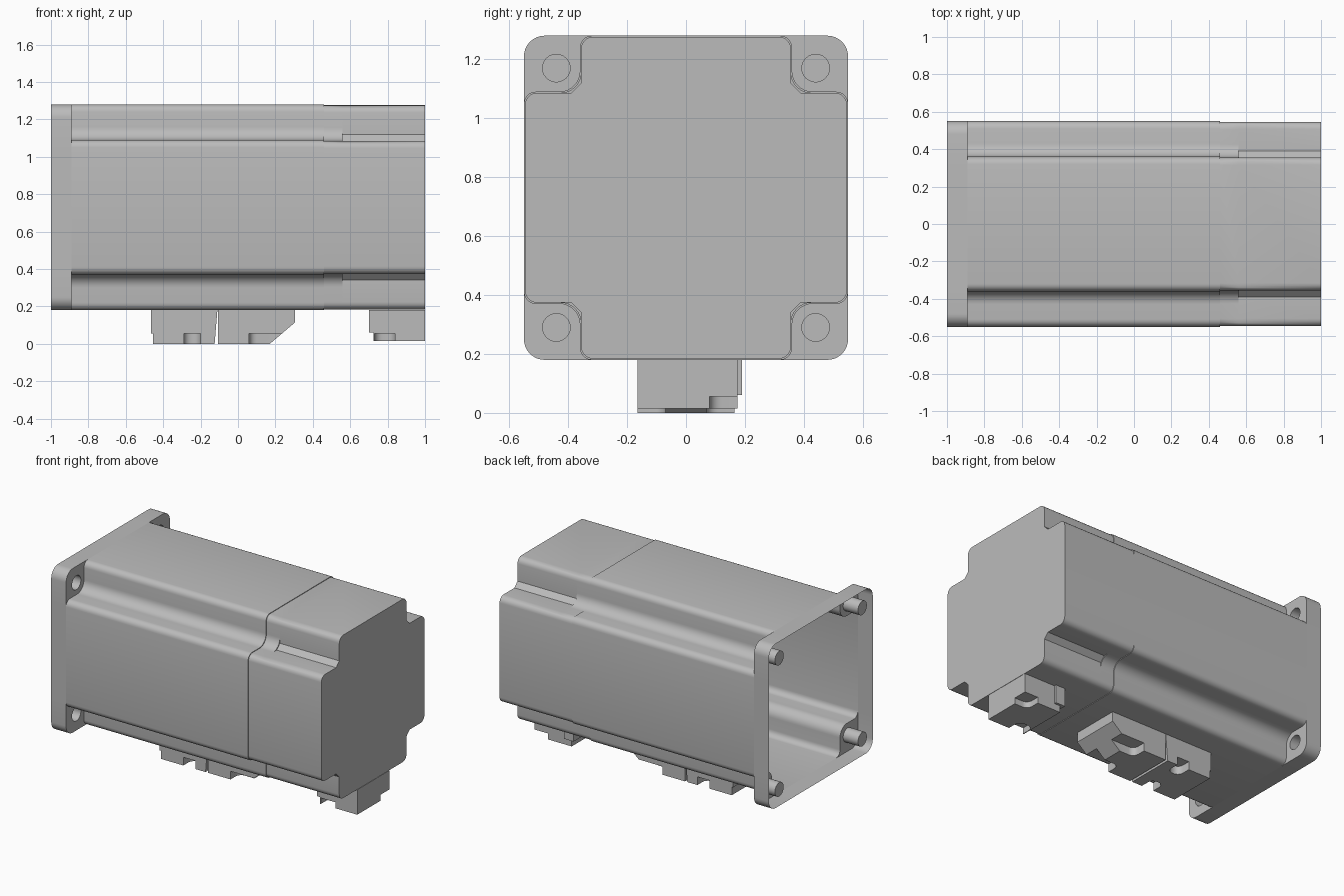
import bpy, bmesh
from math import sin, cos, pi, radians
from mathutils import Vector

cube = bpy.data.objects.get("Cube")
if cube:
    bpy.data.objects.remove(cube, do_unlink=True)

grey = bpy.data.materials.new("machine_grey")
grey.use_nodes = True
COLOR = (0.5, 0.5, 0.5, 1)
grey.diffuse_color = COLOR
grey.node_tree.nodes["Principled BSDF"].inputs["Base Color"].default_value = COLOR

MID = 0.73      # height of the motor axis
HALF = 0.55     # half width of the housing
NOTCH = 0.36    # where the corner notches begin


def arc(cx, cy, r, a0, a1, n):
    return [(cx + r * cos(radians(a0 + (a1 - a0) * i / n)),
             cy + r * sin(radians(a0 + (a1 - a0) * i / n))) for i in range(n + 1)]


def notch_path(half, inset, chamfer=False):
    """Outline of one notched corner, counter-clockwise."""
    r, n, f = 0.04, NOTCH - inset, 0.07
    if chamfer:
        c = 0.033
        inner = [(n + c * (1 - i / 8), n + c * i / 8) for i in range(9)]
    else:
        inner = arc(n + f, n + f, f, 270, 180, 8)
    return arc(half - r, n - r, r, 0, 90, 5) + inner + arc(n - r, half - r, r, 0, 90, 5)


def turn(path, k):
    for _ in range(k):
        path = [(-v, u) for u, v in path]
    return path


def ring(bm, path, x):
    return [bm.verts.new((x, u, MID + v)) for u, v in path]


def loft(bm, rings):
    for a, b in zip(rings, rings[1:]):
        for i in range(len(a)):
            j = (i + 1) % len(a)
            bm.faces.new((a[i], a[j], b[j], b[i]))


def finish(name, bm, smooth=True):
    me = bpy.data.meshes.new(name)
    bm.to_mesh(me)
    bm.free()
    me.materials.append(grey)
    if smooth:
        me.shade_smooth()
        me.set_sharp_from_angle(angle=radians(30))
    ob = bpy.data.objects.new(name, me)
    bpy.context.scene.collection.objects.link(ob)
    return ob


def four(path):
    return [p for k in range(4) for p in turn(path, k)]


# Housing: lofted sleeve with a slightly smaller rear cover, open at the flange
bm = bmesh.new()
body = four(notch_path(HALF, 0))
cover = four(notch_path(HALF - 0.004, 0.004))
tail = four(notch_path(HALF - 0.004, 0.004, True))
rings = [ring(bm, p, x) for p, x in ((body, -0.89), (body, 0.46), (cover, 0.46),
                                     (cover, 0.56), (tail, 0.56), (tail, 1.0))]
loft(bm, rings)
bm.faces.new(rings[-1])
bmesh.ops.recalc_face_normals(bm, faces=bm.faces)
finish("housing", bm)

# Flange: rim wall, four corner ears and their blind screw holes
bm = bmesh.new()
edge = notch_path(HALF, 0)
corner = [edge[0]] + arc(HALF - 0.07, HALF - 0.07, 0.07, 0, 90, 8) + [edge[-1]]
loft(bm, [ring(bm, four(corner), -1.0), ring(bm, four(corner), -0.89)])
bmesh.ops.recalc_face_normals(bm, faces=bm.faces)
for k in range(4):
    outline = ring(bm, turn(corner + edge[::-1][1:-1], k), -0.89)
    hole = turn(arc(0.44, 0.44, 0.047, 0, 345, 23), k)
    mouth, bottom = ring(bm, hole, -0.89), ring(bm, hole, -1.0)
    edges = [bm.edges.new((loop[i - 1], loop[i]))
             for loop in (outline, mouth) for i in range(len(loop))]
    bmesh.ops.triangle_fill(bm, use_beauty=True, edges=edges, normal=(1, 0, 0))
    loft(bm, [bottom, mouth])
    bm.faces.new(bottom)
finish("mounting_flange", bm)


def prism(name, outline, y0, y1):
    """Solid from an x-z outline extruded along y."""
    bm = bmesh.new()
    a = [bm.verts.new((x, y0, z)) for x, z in outline]
    b = [bm.verts.new((x, y1, z)) for x, z in outline]
    loft(bm, [a, b])
    bm.faces.new(a)
    bm.faces.new(b)
    bmesh.ops.recalc_face_normals(bm, faces=bm.faces)
    return finish(name, bm, False)


def cut_slot(ob, x0, x1, y0, y1, top=0.055):
    """Cut a slot with rounded upright corners into the underside."""
    bm = bmesh.new()
    bmesh.ops.create_cube(bm, size=1)
    for v in bm.verts:
        v.co = Vector(((x0 + x1) / 2 + v.co.x * (x1 - x0),
                       (y0 + y1) / 2 + v.co.y * (y1 - y0),
                       (top - 0.1) / 2 + v.co.z * (top + 0.1)))
    upright = [e for e in bm.edges if abs(e.verts[0].co.z - e.verts[1].co.z) > 0.1]
    bmesh.ops.bevel(bm, geom=upright, offset=0.04, segments=5, profile=0.5, affect='EDGES')
    cutter = finish("slot_cutter", bm)
    cutter.hide_render = True
    mod = ob.modifiers.new("slot", 'BOOLEAN')
    mod.operation, mod.solver, mod.object = 'DIFFERENCE', 'EXACT', cutter
    deps = bpy.context.evaluated_depsgraph_get()
    cut = bpy.data.meshes.new_from_object(ob.evaluated_get(deps))
    ob.modifiers.clear()
    ob.data = cut
    bpy.data.objects.remove(cutter, do_unlink=True)


# Connectors under the housing
W, TOP = 0.165, 0.182
small = prism("power_connector", [(-0.465, TOP), (-0.465, 0.055), (-0.455, 0.055),
                                  (-0.455, 0), (-0.125, 0), (-0.11, TOP)], -W, W)
sloped = prism("signal_connector", [(-0.108, TOP), (-0.108, 0), (0.17, 0),
                                    (0.305, 0.115), (0.305, TOP)], -W, W)
for s in (-1, 1):
    y0, y1 = sorted((s * 0.07, s * 0.27))
    cut_slot(small, -0.29, -0.2, y0, y1)
    cut_slot(sloped, 0.06, 0.4, y0, y1)

rear = prism("encoder_connector", [(0.7, TOP), (0.7, 0.06), (0.725, 0.06),
                                   (0.725, 0.015), (1.0, 0.015), (1.0, TOP)], -W, 0.175)
cut_slot(rear, 0.73, 0.84, -0.27, -0.07)
cut_slot(rear, 0.9, 1.1, 0.08, 0.28)
prism("encoder_connector_rib", [(0.7, TOP), (0.7, 0.06), (0.77, 0.06), (0.77, TOP)], 0.17, 0.19)
